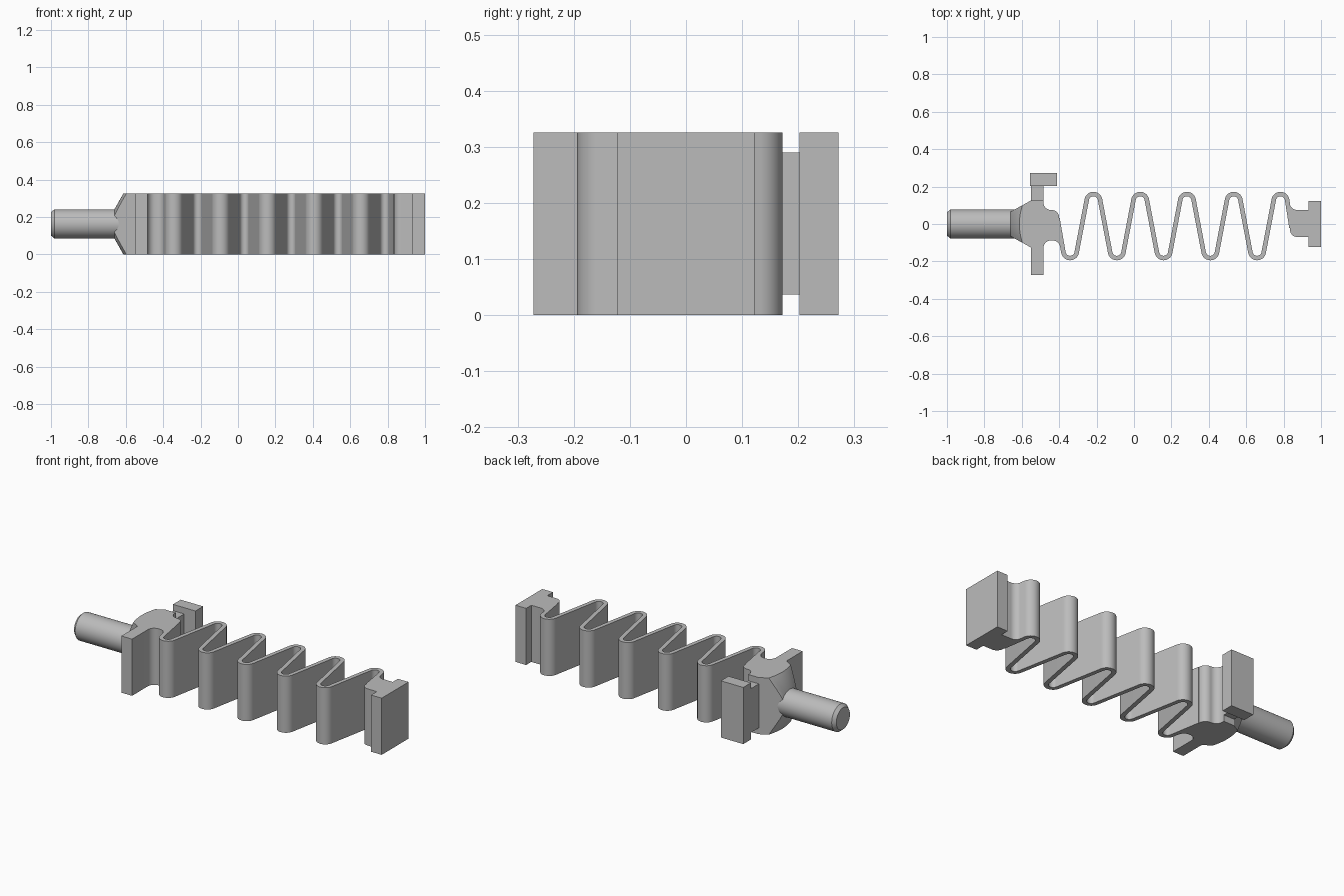
import bpy, bmesh, math
from mathutils import Vector, Matrix

cube = bpy.data.objects.get("Cube")
if cube:
    bpy.data.objects.remove(cube, do_unlink=True)

H = 0.326          # overall height
MID = H / 2        # shaft axis height

grey = bpy.data.materials.new("plain_grey")
grey.use_nodes = True
COLOUR = (0.5, 0.5, 0.5, 1)
grey.diffuse_color = COLOUR
grey.node_tree.nodes["Principled BSDF"].inputs["Base Color"].default_value = COLOUR


def finish(name, bm):
    bmesh.ops.recalc_face_normals(bm, faces=bm.faces)
    mesh = bpy.data.meshes.new(name)
    bm.to_mesh(mesh)
    bm.free()
    mesh.materials.append(grey)
    ob = bpy.data.objects.new(name, mesh)
    bpy.context.collection.objects.link(ob)
    return ob


def prism(name, outline, z0=0, z1=H):
    """Extrude a flat outline from z0 to z1."""
    bm = bmesh.new()
    face = bm.faces.new([bm.verts.new((x, y, z0)) for x, y in outline])
    top = bmesh.ops.extrude_face_region(bm, geom=[face])["geom"]
    bmesh.ops.translate(bm, vec=(0, 0, z1 - z0),
                        verts=[v for v in top if isinstance(v, bmesh.types.BMVert)])
    return finish(name, bm)


def box(name, x0, x1, y0, y1, z0=0, z1=H):
    return prism(name, [(x0, y0), (x1, y0), (x1, y1), (x0, y1)], z0, z1)


def turned(name, profile, sides=64):
    """Revolve (x, radius) points about the shaft axis."""
    bm = bmesh.new()
    rings = []
    for x, r in profile:
        rings.append([bm.verts.new((x, r * math.cos(math.tau * i / sides),
                                    MID + r * math.sin(math.tau * i / sides)))
                      for i in range(sides)])
    for a, b in zip(rings, rings[1:]):
        for i in range(sides):
            j = (i + 1) % sides
            bm.faces.new((a[i], a[j], b[j], b[i]))
    bm.faces.new(rings[0])
    bm.faces.new(rings[-1])
    return finish(name, bm)


def arc(cx, cy, r, a0, a1, n=12):
    return [(cx + r * math.cos(math.radians(a0 + (a1 - a0) * i / n)),
             cy + r * math.sin(math.radians(a0 + (a1 - a0) * i / n)))
            for i in range(n + 1)]


# Round shaft with a chamfered tip
shaft = turned("shaft", [(-1, 0.062), (-0.982, 0.078), (-0.552, 0.078)])

# Flared collar: tapered wedge trimmed by a cone
collar = prism("collar", [(-0.67, -0.06), (-0.55, -0.126), (-0.55, 0.126), (-0.67, 0.06)])
cone = turned("collar_cutter", [(-0.662, 0.076), (-0.54, 0.292)])
mod = collar.modifiers.new("trim", "BOOLEAN")
mod.operation = "INTERSECT"
mod.solver = "EXACT"
mod.object = cone
bpy.context.view_layer.objects.active = collar
bpy.ops.object.modifier_apply(modifier=mod.name)
bpy.data.objects.remove(cone, do_unlink=True)

# Base block with its front flange and rounded root of the spring
base = prism("base_block",
             [(-0.552, -0.272), (-0.484, -0.272)]
             + arc(-0.444, -0.128, 0.04, 180, 90)
             + arc(-0.435, -0.128, 0.04, 90, 10)
             + [(-0.38, -0.12)]
             + arc(-0.44, 0.035, 0.04, 0, 90)
             + arc(-0.444, 0.115, 0.04, 270, 180)
             + [(-0.484, 0.126), (-0.552, 0.126)])

# Rear hook: recessed neck and full-height lip
neck = box("hook_neck", -0.552, -0.484, 0.12, 0.205, 0.037, 0.29)
lip = box("hook_lip", -0.555, -0.412, 0.202, 0.272)

# Zigzag spring ribbon
R, T, PITCH = 0.036, 0.012, 0.25
LOW, HIGH, TURNS = -0.146, 0.124, 5
lean = math.degrees(math.atan2(HIGH - LOW, PITCH / 2)
                    + math.asin(2 * R / math.hypot(HIGH - LOW, PITCH / 2))) - 90
lean = abs(lean)
path = [(-0.409, 0.03)]
for k in range(TURNS):
    x = -0.342 + PITCH * k
    path += arc(x, LOW, R, 180 + lean, 360 - lean, 20)
    path += arc(x + PITCH / 2, HIGH, R, 180 - lean, lean, 20)
path.append((0.842, -0.02))

left_side, right_side = [], []
for i, p in enumerate(path):
    a, b = Vector(path[max(i - 1, 0)]), Vector(path[min(i + 1, len(path) - 1)])
    if 0 < i < len(path) - 1:
        d = (Vector(p) - a).normalized() + (b - Vector(p)).normalized()
    else:
        d = b - a
    n = Vector((-d.y, d.x)).normalized() * T
    left_side.append((p[0] + n.x, p[1] + n.y))
    right_side.append((p[0] - n.x, p[1] - n.y))
spring = prism("zigzag_spring", left_side + right_side[::-1])

# End foot with filleted stem
foot = prism("end_foot",
             [(1, -0.122), (1, 0.122), (0.932, 0.122), (0.932, 0.075)]
             + arc(0.872, 0.115, 0.04, 270, 190)
             + [(0.822, 0.1)]
             + arc(0.874, -0.03, 0.04, 180, 270)
             + [(0.932, -0.07), (0.932, -0.122)])

# Smooth shading on the curved walls
bpy.ops.object.select_all(action="DESELECT")
for ob in (shaft, collar, base, neck, lip, spring, foot):
    ob.select_set(True)
bpy.context.view_layer.objects.active = spring
bpy.ops.object.shade_smooth_by_angle(angle=math.radians(30))
